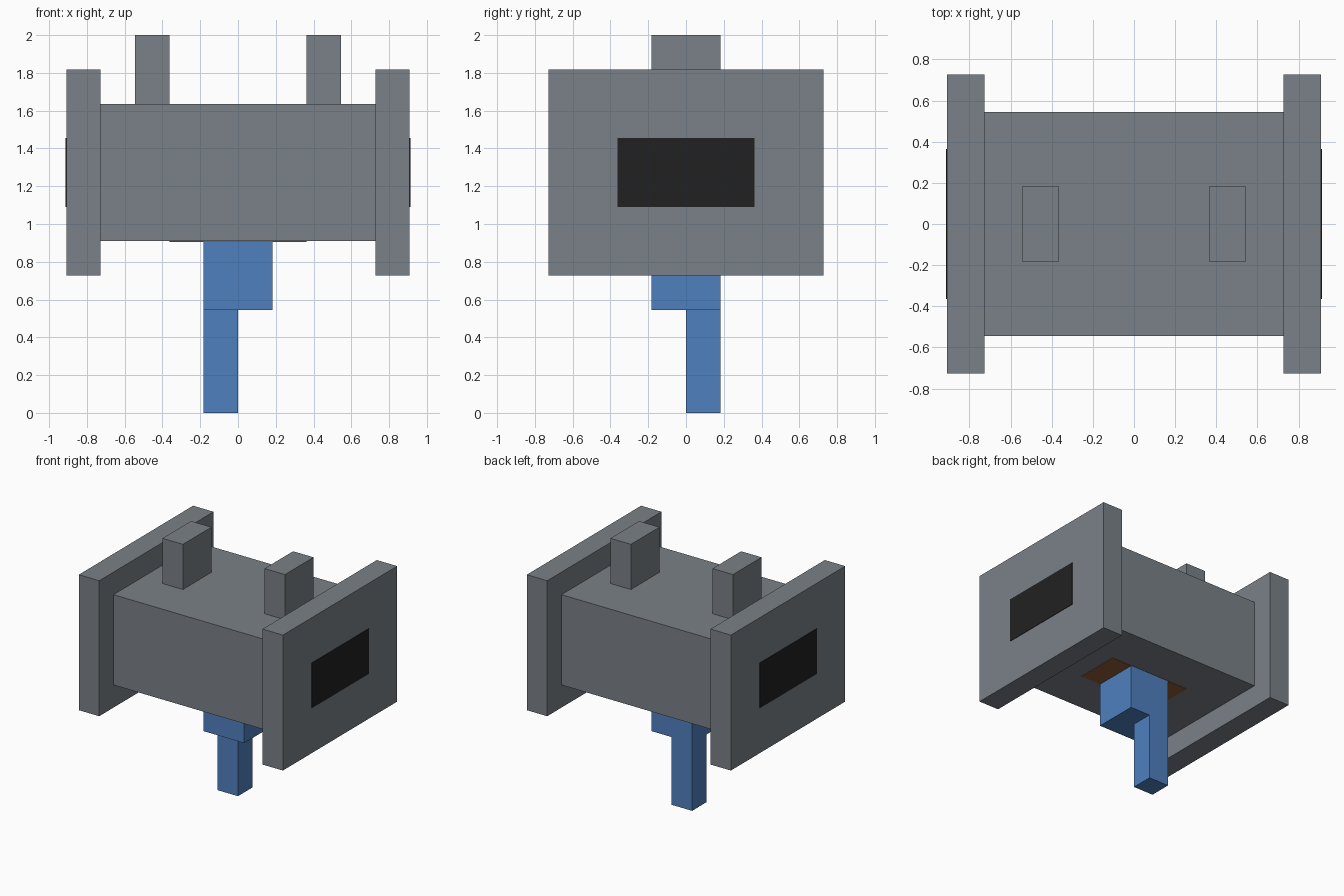
import bpy
import bmesh

cube = bpy.data.objects.get("Cube")
if cube:
    bpy.data.objects.remove(cube, do_unlink=True)

U = 2 / 11     # one block of the grid the model is built on
THIN = 0.02    # thickness of painted panels, in blocks


def material(name, rgb):
    mat = bpy.data.materials.new(name)
    mat.use_nodes = True
    color = (*rgb, 1)
    mat.diffuse_color = color
    mat.node_tree.nodes["Principled BSDF"].inputs["Base Color"].default_value = color
    return mat


grey = material("slate grey", (0.195, 0.22, 0.243))
blue = material("blue", (0.08, 0.216, 0.52))
black = material("black", (0.0156, 0.0156, 0.0156))
brown = material("brown", (0.29, 0.112, 0.044))


def box(name, x, y, z, mat):
    """Box spanning the given (low, high) ranges, in blocks."""
    bm = bmesh.new()
    bmesh.ops.create_cube(bm, size=1)
    for v in bm.verts:
        v.co = [U * ((lo + hi) / 2 + c * (hi - lo))
                for c, (lo, hi) in zip(v.co, (x, y, z))]
    mesh = bpy.data.meshes.new(name)
    bm.to_mesh(mesh)
    bm.free()
    mesh.materials.append(mat)
    obj = bpy.data.objects.new(name, mesh)
    bpy.context.collection.objects.link(obj)
    return obj


def box_pair(name, x, y, z, mat):
    """The same box on the left (+x) and the right (-x)."""
    box("left_" + name, x, y, z, mat)
    box("right_" + name, (-x[1], -x[0]), y, z, mat)


# Head block with its end plates and top pegs
box("body", (-4, 4), (-3, 3), (5, 9), grey)
box_pair("end_plate", (4, 5), (-4, 4), (4, 10), grey)
box_pair("top_peg", (2, 3), (-1, 1), (9, 11), grey)

# Painted panels on the ends and the underside
box_pair("end_panel", (5 - THIN, 5 + THIN), (-2, 2), (6, 8), black)
box("underside_panel", (-2, 2), (-1, 1), (5 - THIN, 5 + THIN), brown)

# Handle: collar and offset grip
box("handle_collar", (-1, 1), (-1, 1), (3, 5), blue)
box("handle_grip", (-1, 0), (0, 1), (0, 3), blue)
